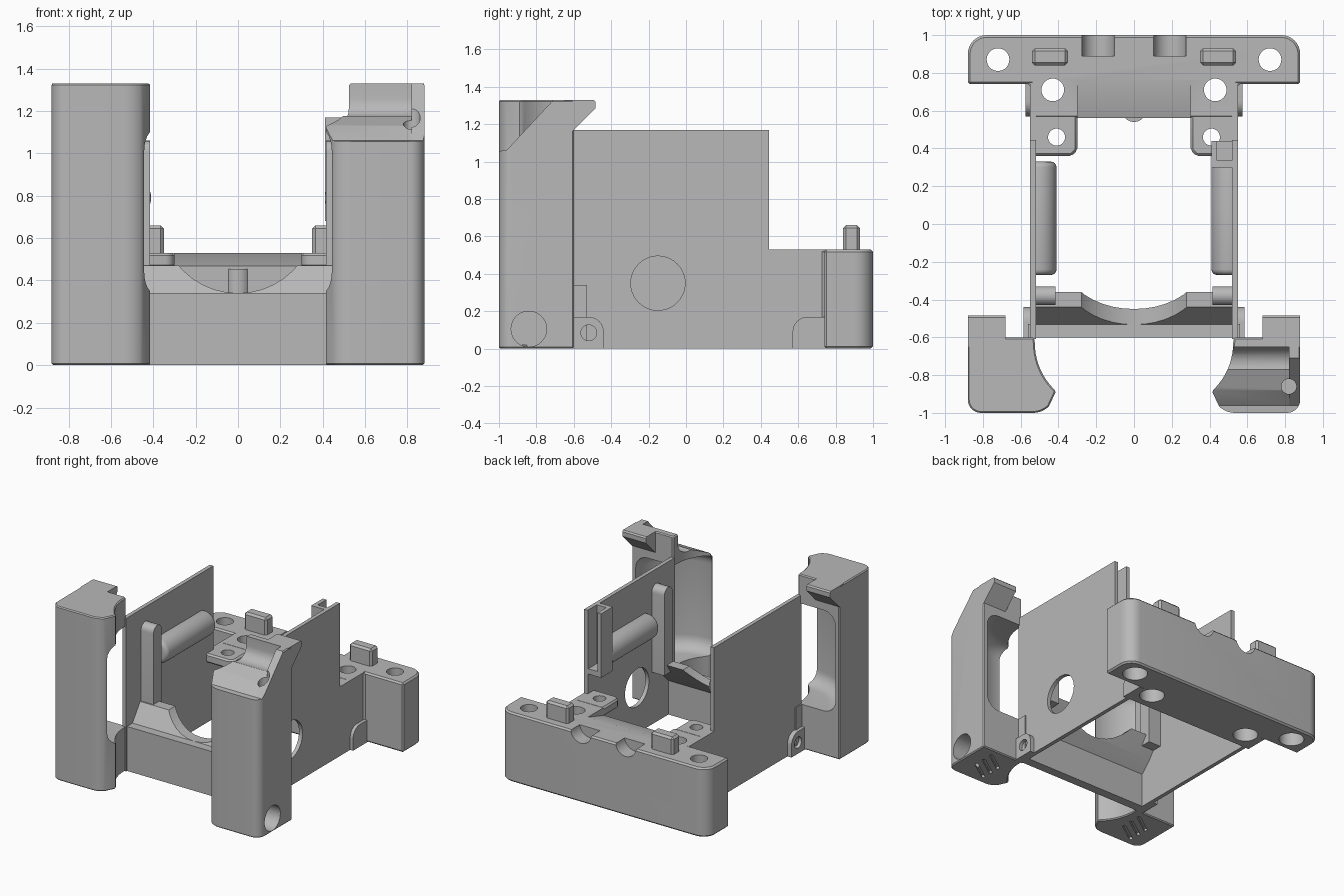
import bpy, bmesh
from math import sin, cos, pi, radians, atan2
from mathutils import Matrix

if "Cube" in bpy.data.objects:
    bpy.data.objects.remove(bpy.data.objects["Cube"], do_unlink=True)

grey = bpy.data.materials.new("plain grey")
grey.use_nodes = True
grey.diffuse_color = (0.48, 0.48, 0.48, 1)
grey.node_tree.nodes["Principled BSDF"].inputs["Base Color"].default_value = grey.diffuse_color


def arc(cx, cy, r, a0, a1, n=12):
    """Points on a circle, angles in degrees."""
    return [(cx + r * cos(radians(a0 + (a1 - a0) * i / n)),
             cy + r * sin(radians(a0 + (a1 - a0) * i / n))) for i in range(n + 1)]


def prism(name, pts, axis, lo, hi, bevel=0, segments=1):
    """Extrude a flat outline along an axis between two positions."""
    place = {"x": lambda a, b, t: (t, a, b), "y": lambda a, b, t: (a, t, b),
             "z": lambda a, b, t: (a, b, t)}[axis]
    bm = bmesh.new()
    ends = [[bm.verts.new(place(a, b, t)) for a, b in pts] for t in (lo, hi)]
    for ring in ends:
        bm.faces.new(ring)
    for i in range(len(pts)):
        j = (i + 1) % len(pts)
        bm.faces.new((ends[0][i], ends[0][j], ends[1][j], ends[1][i]))
    bmesh.ops.recalc_face_normals(bm, faces=bm.faces)
    mesh = bpy.data.meshes.new(name)
    bm.to_mesh(mesh)
    bm.free()
    mesh.materials.append(grey)
    ob = bpy.data.objects.new(name, mesh)
    bpy.context.collection.objects.link(ob)
    if bevel:
        mod = ob.modifiers.new("edge", "BEVEL")
        mod.width, mod.segments = bevel, segments
        mod.limit_method, mod.angle_limit = "ANGLE", radians(40)
        apply(ob, mod)
    return ob


def apply(ob, mod):
    bpy.context.view_layer.objects.active = ob
    bpy.ops.object.modifier_apply(modifier=mod.name)


def box(name, x, y, z, bevel=0, segments=1):
    corners = [(x[0], y[0]), (x[1], y[0]), (x[1], y[1]), (x[0], y[1])]
    return prism(name, corners, "z", z[0], z[1], bevel, segments)


def rod(name, a, b, r, axis, lo, hi, bevel=0, segments=1):
    return prism(name, arc(a, b, r, 0, 360, 40)[:-1], axis, lo, hi, bevel, segments)


def combine(ob, other, operation="DIFFERENCE"):
    """Boolean with a helper, which is then removed."""
    mod = ob.modifiers.new("combine", "BOOLEAN")
    mod.operation, mod.solver, mod.object = operation, "EXACT", other
    apply(ob, mod)
    bpy.data.objects.remove(other, do_unlink=True)


def mirror(pts, s):
    return [(s * a, b) for a, b in pts]


# Rear block with rounded back corners and a full-height inner step
outline = ([(0.55, 0.56), (0.55, 0.74), (0.88, 0.74)] + arc(0.78, 0.9, 0.1, 0, 90, 8))
outline += mirror(outline, -1)[::-1]
block = prism("rear_block", outline, "z", 0, 0.53, 0.012)
combine(block, prism("slope_cut", [(0.5, 0.45), (0.76, 0.53), (0.76, 0.6), (0.5, 0.6)],
                     "x", -0.3, 0.3))
for s in (-1, 1):
    combine(block, rod("back_notch", s * 0.19, 0.54, 0.087, "y", 0.89, 1.1))
    for x, y in ((0.72, 0.87), (0.43, 0.71)):
        combine(block, rod("bolt_hole", s * x, y, 0.06, "z", -0.1, 0.7))
        combine(block, rod("counterbore", s * x, y, 0.088, "z", -0.1, 0.2))
rod("centre_bump", 0, 0.6, 0.06, "z", 0.1, 0.455)

for s, side in ((-1, "right"), (1, "left")):
    def span(a, b):
        return sorted((s * a, s * b))

    # Locating peg and drilled pad on the rear block
    box(side + "_peg", span(0.35, 0.54), (0.84, 0.93), (0.5, 0.66), 0.015)
    pad_outline = mirror([(0.55, 0.58), (0.55, 0.36), (0.33, 0.36), (0.3, 0.39), (0.3, 0.58)], s)
    pad = prism(side + "_pad", pad_outline, "z", 0.46, 0.53, 0.012)
    combine(pad, rod("pad_hole", s * 0.41, 0.46, 0.045, "z", 0, 1))

    # Thin stepped side wall
    wall = prism(side + "_wall", [(-0.61, 0), (0.75, 0), (0.75, 0.53), (0.445, 0.53),
                                  (0.445, 1.17), (-0.61, 1.17)], "x", *span(0.52, 0.55))
    if s > 0:
        combine(wall, rod("wall_hole", -0.15, 0.35, 0.145, "x", 0, 1))

    # Side lugs, rounded on the upper free corner
    lug_outline = [(-0.62, 0), (-0.44, 0)] + arc(-0.52, 0.09, 0.08, 0, 90, 8) + [(-0.62, 0.17)]
    lug = prism(side + "_front_lug", lug_outline, "x", *span(0.54, 0.585))
    combine(lug, rod("lug_hole", -0.52, 0.085, 0.042, "x", -1, 1))
    lug_outline = [(0.75, 0), (0.75, 0.17)] + arc(0.65, 0.09, 0.08, 90, 180, 8) + [(0.57, 0)]
    prism(side + "_rear_lug", lug_outline, "x", *span(0.54, 0.575))

    # Inner guide rib and horizontal half-round rail
    prism(side + "_rib", [(-0.43, 0.4), (-0.33, 0.4)] + arc(-0.38, 1.01, 0.05, 0, 180, 10),
          "x", *span(0.415, 0.53))
    rail = rod(side + "_rail", s * 0.505, 0.79, 0.095, "y", -0.27, 0.33, 0.03, 4)
    combine(rail, box("rail_trim", span(0.54, 0.8), (-1, 1), (0, 2)))

    # Front pillar: concave inner side, rounded outer edges
    plan = ([(0.88, -0.6), (0.53, -0.6)] + arc(0.18, -0.63, 0.345, 0, -47, 10)
            + [(0.415, -0.89)] + arc(0.535, -0.88, 0.12, 225, 270, 6)
            + arc(0.81, -0.93, 0.07, 270, 360, 8))
    pillar = prism(side + "_pillar", mirror(plan, s), "z", 0, 1.33, 0.014)
    tab = prism("tab", [(-0.65, 1.12), (-0.6, 1.17), (-0.485, 1.285), (-0.485, 1.32),
                        (-0.495, 1.33), (-0.65, 1.33)], "x", *span(0.68, 0.879))
    combine(pillar, tab, "UNION")
    combine(pillar, rod("scoop", s * 0.45, -0.55, 0.4, "z", 0.34, 1.11, 0.1, 6))
    if s > 0:
        # Seat, sloping side rim and screw holes on the cut-down pillar
        seat = ([(-1.1, 1.05), (-0.96, 1.06), (-0.88, 1.13)] + arc(-0.74, 1.26, 0.09, 250, 360, 8)
                + [(-0.65, 1.5), (-1.1, 1.5)])
        combine(pillar, prism("seat_cut", seat, "x", 0.3, 0.82))
        combine(pillar, prism("rim_cut", [(-1.1, 1.05), (-0.96, 1.06), (-0.7, 1.34),
                                          (-0.7, 1.5), (-1.1, 1.5)], "x", 0.81, 1))
        combine(pillar, rod("seat_hole", 0.82, -0.86, 0.04, "z", 1, 1.5))
        combine(pillar, rod("side_hole", -0.84, 0.105, 0.095, "x", 0.7, 1))
    for i in range(3):
        slot = box("slot", (-0.1, 0.1), (-0.012, 0.012), (-0.05, 0.02))
        slot.data.transform(Matrix.Translation((s * 0.68, -0.88 + 0.08 * i, 0))
                            @ Matrix.Rotation(radians(35), 4, "Z"))
        combine(pillar, slot)

# Slot bracket on the left wall
bracket = [(0.53, 0.3), (0.41, 0.3), (0.41, 0.44), (0.44, 0.44), (0.44, 0.335), (0.53, 0.335)]
prism("slot_bracket", bracket, "z", 0.7, 1.17)
box("slot_bracket_floor", (0.41, 0.53), (0.3, 0.44), (0.68, 0.72))

# Front wall and the inclined cradle behind it
box("front_wall", (-0.56, 0.56), (-0.6, -0.53), (0, 0.34))
cradle = prism("front_cradle", [(-0.54, 0.25), (-0.45, 0.34), (-0.36, 0.47), (-0.44, 0.47),
                                (-0.54, 0.33)], "x", -0.53, 0.53)
combine(cradle, rod("cradle_cut", 0, 0.707, 0.367, "y", -1, 0))

# Smooth shading on curves, sharp edges kept
bpy.ops.object.select_all(action="DESELECT")
for ob in bpy.context.collection.objects:
    if ob.type == "MESH":
        ob.select_set(True)
        bpy.context.view_layer.objects.active = ob
bpy.ops.object.shade_smooth_by_angle(angle=radians(30))
